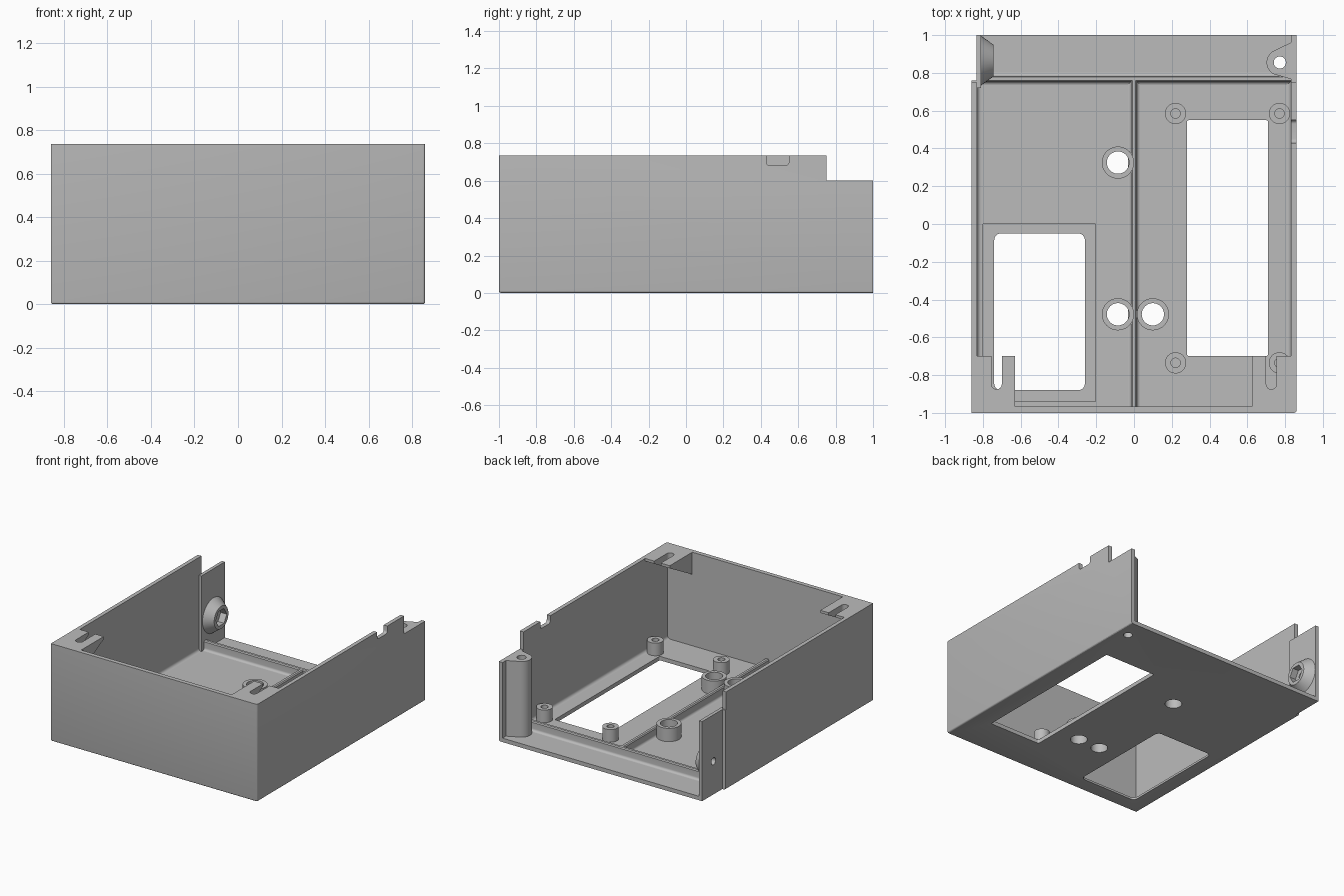
import bpy, bmesh
from math import cos, sin, pi, radians

if "Cube" in bpy.data.objects:
    bpy.data.objects.remove(bpy.data.objects["Cube"])

grey = bpy.data.materials.new("plain_grey")
grey.use_nodes = True
colour = (0.5, 0.5, 0.5, 1)
grey.diffuse_color = colour
grey.node_tree.nodes["Principled BSDF"].inputs["Base Color"].default_value = colour

WALL, TOP, STEP = 0.03, 0.735, 0.6
HALF = 0.86
INNER = HALF - WALL


def place(axis, a, b, h):
    return {"x": (h, a, b), "y": (a, h, b), "z": (a, b, h)}[axis]


def prism(name, axis, lo, hi, pts, end_pts=None):
    """Extrude a 2D outline along an axis, optionally to a second outline."""
    bm = bmesh.new()
    first = [bm.verts.new(place(axis, a, b, lo)) for a, b in pts]
    last = [bm.verts.new(place(axis, a, b, hi)) for a, b in end_pts or pts]
    n = len(pts)
    bm.faces.new(first)
    bm.faces.new(last[::-1])
    for i in range(n):
        j = (i + 1) % n
        bm.faces.new((first[i], last[i], last[j], first[j]))
    bmesh.ops.recalc_face_normals(bm, faces=bm.faces)
    mesh = bpy.data.meshes.new(name)
    bm.to_mesh(mesh)
    bm.free()
    mesh.materials.append(grey)
    ob = bpy.data.objects.new(name, mesh)
    bpy.context.collection.objects.link(ob)
    return ob


def rect(x0, x1, y0, y1):
    return [(x0, y0), (x1, y0), (x1, y1), (x0, y1)]


def arc(cx, cy, r, start=0, end=360, n=40):
    full = end - start == 360
    steps = n if full else n + 1
    angles = [radians(start + (end - start) * i / n) for i in range(steps)]
    return [(cx + r * cos(t), cy + r * sin(t)) for t in angles]


def rounded(x0, x1, y0, y1, r):
    pts = []
    for cx, cy, a in ((x1 - r, y1 - r, 0), (x0 + r, y1 - r, 90),
                      (x0 + r, y0 + r, 180), (x1 - r, y0 + r, 270)):
        pts += arc(cx, cy, r, a, a + 90, 6)
    return pts


def activate(ob):
    bpy.ops.object.select_all(action="DESELECT")
    ob.select_set(True)
    bpy.context.view_layer.objects.active = ob


def cut(ob, axis, lo, hi, pts):
    cutter = prism("cutter", axis, lo, hi, pts)
    cutter.hide_render = True
    mod = ob.modifiers.new("cut", "BOOLEAN")
    mod.operation, mod.solver, mod.object = "DIFFERENCE", "EXACT", cutter
    activate(ob)
    bpy.ops.object.modifier_apply(modifier=mod.name)
    bpy.data.objects.remove(cutter)


# Outer shell with softened lower edges
shell = prism("case_shell", "z", 0, TOP, rect(-HALF, HALF, -1, 1))
bm = bmesh.new()
bm.from_mesh(shell.data)
soft = []
for e in bm.edges:
    mid = (e.verts[0].co + e.verts[1].co) / 2
    bottom = mid.z < 0.01 and mid.y < 0.9
    corner = mid.x > 0.8 and mid.y < -0.9 and 0.1 < mid.z < 0.6
    if bottom or corner:
        soft.append(e)
bmesh.ops.bevel(bm, geom=soft, offset=0.012, segments=3, profile=0.5, affect="EDGES")
bm.to_mesh(shell.data)
bm.free()

# Cavity, lowered open back, inset back corner and cable notch
cut(shell, "z", WALL, 1, rect(-INNER, INNER, -0.967, 1.1))
cut(shell, "z", STEP, 1, rect(-1, 1, 0.75, 1.1))
cut(shell, "z", -0.1, 1, rect(-1, -0.835, 0.76, 1.1))
cut(shell, "x", 0.7, 1, rounded(0.43, 0.55, 0.68, 0.8, 0.02))

# Floor openings
cut(shell, "z", -0.1, 0.1, rounded(0.28, 0.71, -0.70, 0.55, 0.012))
cut(shell, "z", -0.1, 0.1, rounded(-0.74, -0.26, -0.88, -0.05, 0.035))
cut(shell, "z", 0.016, 0.1, rect(-0.80, -0.205, -0.94, 0))

# Ribs with filleted feet
r = 0.018
side = arc(0.015 + r, WALL + r, r, 270, 180, 5)
half = [(0.015 + r, WALL - 0.01)] + side + [(0.015, 0.092), (0.009, 0.1)]
rib = half + [(-a, b) for a, b in reversed(half)]
prism("middle_rib", "y", -0.98, 0.77, rib)
prism("back_rib", "x", -0.835, 0.84, [(a + 0.768, b) for a, b in rib])

# Fillets where the walls meet the floor
r = 0.022
for name, s in (("right", -1), ("left", 1)):
    pts = [(INNER + 0.01, WALL - 0.005), (INNER - r, WALL - 0.005)]
    pts += arc(INNER - r, WALL + r, r, 270, 360, 6) + [(INNER + 0.01, WALL + r)]
    prism(name + "_wall_fillet", "y", -0.98, 0.76, [(s * a, b) for a, b in pts])

# Board standoffs with blind holes
for i, (x, y) in enumerate((x, y) for x in (0.22, 0.77) for y in (-0.735, 0.585)):
    post = prism(f"standoff_{i + 1}", "z", 0.02, 0.125, arc(x, y, 0.056))
    cut(post, "z", 0.04, 0.2, arc(x, y, 0.025))

# Wide bosses with holes through the floor
for i, (x, y) in enumerate(((-0.085, 0.325), (-0.085, -0.478), (0.1, -0.478))):
    boss = prism(f"wide_boss_{i + 1}", "z", 0.01, 0.13, arc(x, y, 0.085))
    for ob in (boss, shell):
        cut(ob, "z", -0.1, 0.3, arc(x, y, 0.059))

# Tall screw post in the back left corner
x, y = 0.772, 0.855
outline = [(0.84, 0.965)] + arc(x, y, 0.07, 118, 242, 20) + [(0.84, 0.765)]
post = prism("back_screw_post", "z", 0.01, STEP, outline)
for ob in (post, shell):
    cut(ob, "z", -0.1, 1, arc(x, y, 0.032))

# Back tab and conical nut boss
y, z = 0.865, 0.25
tab = prism("back_tab", "x", -0.835, -0.81, rect(0.72, 1, 0.01, STEP))
cone = prism("nut_boss", "x", -0.815, -0.745, arc(y, z, 0.135), arc(y, z, 0.085))
cut(cone, "x", -0.795, -0.7, arc(y, z, 0.065, n=6))
for ob in (tab, cone, shell):
    cut(ob, "x", -0.9, -0.7, arc(y, z, 0.026))

# Sloped, slotted corner brackets at the front
bracket = [(-0.98, TOP), (-0.70, TOP), (-0.70, 0.715), (-0.98, 0.56)]
for name, lo, hi, s in (("right", -0.84, -0.63, -1), ("left", 0.625, 0.84, 1)):
    ob = prism(name + "_corner_bracket", "x", lo, hi, bracket)
    a, b = sorted((s * 0.70, s * 0.755))
    cut(ob, "z", 0.3, 1, rounded(a, b, -0.875, -0.6, 0.027))

# Smooth curved faces, keep sharp edges
bpy.ops.object.select_all(action="DESELECT")
for ob in bpy.context.scene.objects:
    if ob.type == "MESH":
        activate(ob)
        bpy.ops.object.shade_smooth_by_angle(angle=radians(30))
